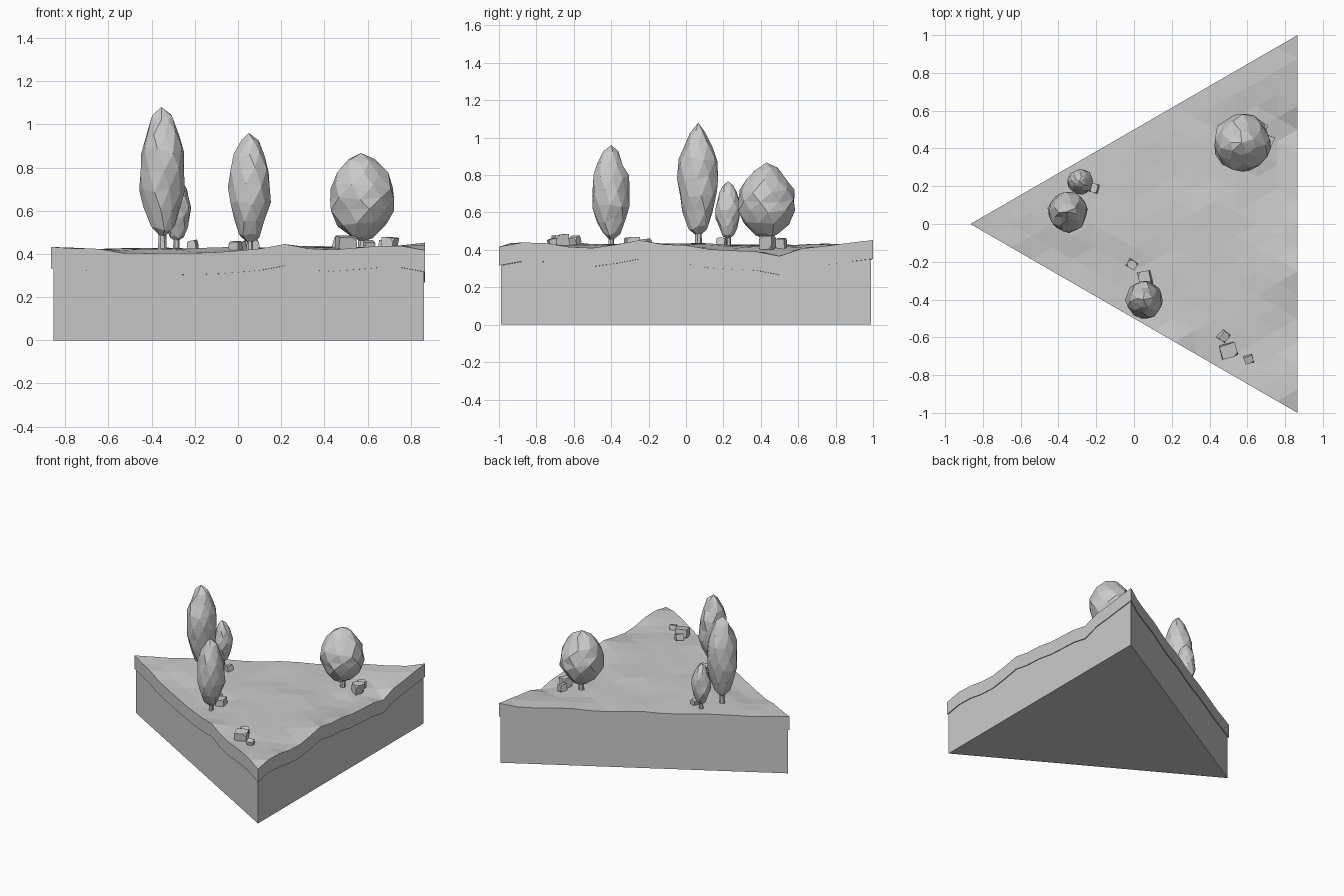
import bpy, bmesh, math, random
from mathutils import Vector, Matrix, noise

if "Cube" in bpy.data.objects:
    bpy.data.objects.remove(bpy.data.objects["Cube"])

random.seed(4)
N = 16
TIP, BACK, FRONT = Vector((-.866, 0)), Vector((.866, 1)), Vector((.866, -1))

# Terrain heights read along the three borders, plus a few inside
right = [(-1, .42), (-.87, .437), (-.75, .435), (-.62, .415), (-.5, .41), (-.37, .43), (-.25, .452),
         (-.12, .432), (0, .425), (.12, .40), (.25, .395), (.37, .39), (.5, .367), (.62, .41),
         (.75, .42), (.87, .435), (1, .45)]
front = [(-.866, .43), (-.65, .427), (-.54, .405), (-.4, .40), (-.3, .40), (-.1, .41), (.05, .415),
         (.12, .425), (.22, .445), (.33, .425), (.45, .42), (.55, .43), (.7, .435)]
back = [(-.65, .425), (-.4, .43), (-.2, .42), (0, .43), (.25, .42), (.45, .432), (.7, .43)]
inside = [(0, 0, .43), (.4, 0, .435), (.3, .3, .425), (.3, -.3, .43), (.6, .4, .42), (.5, -.5, .43), (-.35, .07, .425)]
ctrl = [(.866, y, z) for y, z in right]
ctrl += [(x, -(x + .866) / 1.732, z) for x, z in front]
ctrl += [(x, (x + .866) / 1.732, z) for x, z in back] + inside


def height(x, y):
    total = weight = 0
    for cx, cy, cz in ctrl:
        w = 1 / ((x - cx) ** 2 + (y - cy) ** 2 + 1e-4) ** 2
        total += w * cz
        weight += w
    return total / weight + .006 * noise.noise((x * 5, y * 5, 2))


def finish(bm, name):
    bmesh.ops.recalc_face_normals(bm, faces=bm.faces)
    me = bpy.data.meshes.new(name)
    bm.to_mesh(me)
    bm.free()
    ob = bpy.data.objects.new(name, me)
    bpy.context.collection.objects.link(ob)
    return ob


# Triangular block with a gridded top and bottom surface
def block(name, scale, top, bottom):
    bm = bmesh.new()
    centre = Vector((.2887, 0))
    layers = []
    for fn in (top, bottom):
        g = {}
        for i in range(N + 1):
            for j in range(i + 1):
                p = TIP + (BACK - TIP) * ((i - j) / N) + (FRONT - TIP) * (j / N)
                q = centre + (p - centre) * scale
                g[i, j] = bm.verts.new((q.x, q.y, fn(p.x, p.y)))
        for i in range(N):
            for j in range(i + 1):
                bm.faces.new((g[i, j], g[i + 1, j], g[i + 1, j + 1]))
                if j < i:
                    bm.faces.new((g[i, j], g[i + 1, j + 1], g[i, j + 1]))
        layers.append(g)
    rim = [(i, 0) for i in range(N)] + [(N, j) for j in range(N)] + [(i, i) for i in range(N, 0, -1)]
    a, b = layers
    for k, r in enumerate(rim):
        s = rim[(k + 1) % len(rim)]
        bm.faces.new((a[r], a[s], b[s], b[r]))
    return finish(bm, name)


block("grass_layer", 1, height, lambda x, y: height(x, y) - .1)
block("soil_base", .99, lambda x, y: height(x, y) - .1, lambda x, y: 0)

# Foliage profiles: (fraction of height, fraction of radius)
SLIM = [(.08, .5), (.22, .78), (.37, .97), (.52, 1.02), (.67, .93), (.8, .74), (.92, .42)]
ROUND = [(.06, .42), (.2, .78), (.36, 1), (.5, 1.03), (.63, 1), (.77, .8), (.91, .45)]


def tree(name, x, y, z0, z1, r, profile, trunk_r):
    # twisted faceted crown
    bm = bmesh.new()
    sides, rings = 9, []
    phase = random.uniform(0, 6)
    for k, (t, f) in enumerate(profile):
        ring = []
        for s in range(sides):
            a = phase + s * math.tau / sides + k * .42
            rr = r * f * random.uniform(.9, 1.07)
            z = z0 + (z1 - z0) * (t + random.uniform(-.025, .025))
            ring.append(bm.verts.new((x + rr * math.cos(a), y + rr * math.sin(a), z)))
        rings.append(ring)
    low, tip = bm.verts.new((x, y, z0)), bm.verts.new((x - .005, y, z1))
    for s in range(sides):
        n = (s + 1) % sides
        bm.faces.new((low, rings[0][n], rings[0][s]))
        bm.faces.new((tip, rings[-1][s], rings[-1][n]))
        for a, b in zip(rings, rings[1:]):
            bm.faces.new((a[s], a[n], b[s]))
            bm.faces.new((a[n], b[n], b[s]))
    finish(bm, name + "_crown")
    # trunk
    bm = bmesh.new()
    g = height(x, y) - .02
    h = z0 + .08 - g
    bmesh.ops.create_cone(bm, cap_ends=True, segments=7, radius1=trunk_r, radius2=trunk_r * .8,
                          depth=h, matrix=Matrix.Translation((x, y, g + h / 2)))
    finish(bm, name + "_trunk")


tree("tall_tree", -.35, .065, .47, 1.08, .108, SLIM, .021)
tree("small_tree", -.285, .225, .455, .767, .066, SLIM, .016)
tree("slim_tree", .055, -.40, .445, .96, .098, SLIM, .016)
tree("round_tree", .575, .43, .455, .867, .147, ROUND, .022)

# Angular chipped rocks: x, y, size, height
rocks = [(-.21, .19, .046, .04), (-.01, -.215, .05, .04), (.06, -.287, .075, .05),
         (.475, -.595, .052, .045), (.5, -.67, .085, .065), (.607, -.717, .046, .035),
         (.70, .435, .07, .07), (.68, .51, .05, .055)]
for k, (x, y, s, h) in enumerate(rocks):
    bm = bmesh.new()
    bmesh.ops.create_cube(bm, size=1)
    corners = random.sample(list(bm.verts), 4)
    bmesh.ops.bevel(bm, geom=corners, offset=.28, segments=1, affect='VERTICES')
    for v in bm.verts:
        v.co *= random.uniform(.93, 1.08)
    m = (Matrix.Translation((x, y, height(x, y) + h * .42)) @ Matrix.Rotation(random.uniform(0, 6), 4, 'Z')
         @ Matrix.Rotation(random.uniform(-.35, .35), 4, 'X') @ Matrix.Diagonal((s, s * .85, h, 1)))
    bmesh.ops.transform(bm, matrix=m, verts=bm.verts)
    finish(bm, f"rock_{k + 1}")
